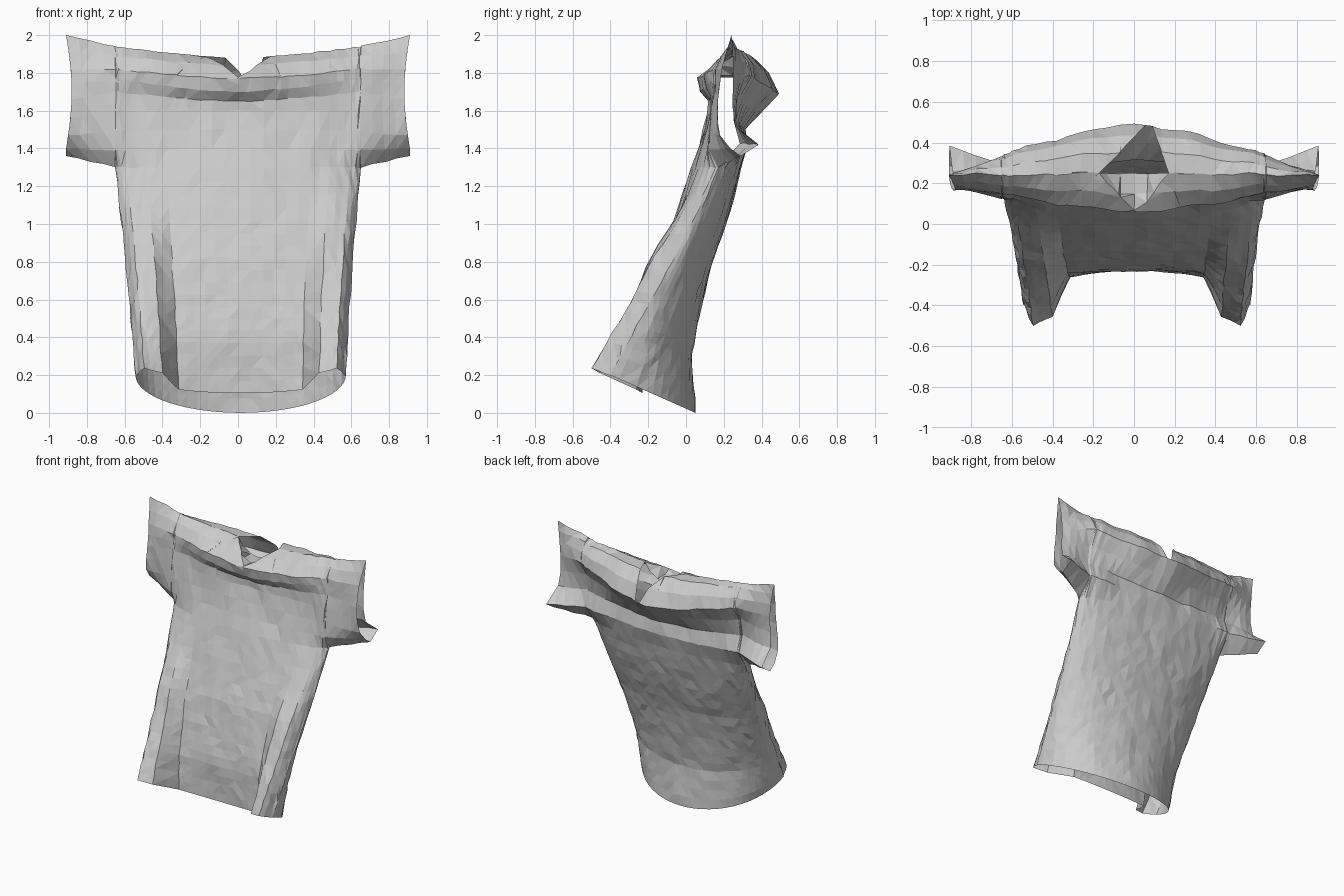
import bpy, bmesh, math, random
from mathutils import Vector

random.seed(4)
cube = bpy.data.objects.get("Cube")
if cube:
    bpy.data.objects.remove(cube)

HALF = 0.65    # half width at the armpits
TIP = 0.91     # half width at the sleeve ends
ROWS = 18
COLS = 30

# Upper body cross-sections (y, z): front of the yoke, over the shoulder, down the back
CENTRE = [(.03, 1.3), (.065, 1.4), (.095, 1.5), (.12, 1.6), (.12, 1.65), (.075, 1.7), (.06, 1.77),
          (.15, 1.84), (.25, 1.88), (.36, 1.88), (.44, 1.8), (.49, 1.69), (.4, 1.6),
          (.31, 1.5), (.325, 1.41), (.29, 1.3)]
ARMPIT = [(.17, 1.3), (.12, 1.39), (.13, 1.49), (.14, 1.6), (.15, 1.7), (.15, 1.77), (.15, 1.82),
          (.19, 1.89), (.24, 1.94), (.28, 1.92), (.32, 1.86), (.335, 1.79), (.28, 1.68),
          (.26, 1.55), (.29, 1.43), (.17, 1.3)]
CUFF = [(.29, 1.36), (.235, 1.4), (.18, 1.47), (.165, 1.56), (.17, 1.66), (.18, 1.74), (.19, 1.82),
        (.215, 1.91), (.24, 2.0), (.245, 1.93), (.25, 1.85), (.25, 1.75), (.245, 1.63),
        (.26, 1.52), (.385, 1.42), (.29, 1.36)]


def key(t, *pairs):
    """Piecewise linear value at t."""
    for (t0, a), (t1, b) in zip(pairs, pairs[1:]):
        if t <= t1:
            return a + (b - a) * (t - t0) / (t1 - t0)
    return pairs[-1][1]


def mix(a, b, f):
    return [(p[0] + (q[0] - p[0]) * f, p[1] + (q[1] - p[1]) * f) for p, q in zip(a, b)]


def torso_point(u, t, front):
    """Point on the body tube: u runs across, t runs from hem to armpit."""
    side = key(t, (0, -.4), (.3, -.25), (.6, -.07), (1, .17))
    bulge = math.sqrt(max(0, 1 - u * u))
    if front:
        mid = key(t, (0, -.23), (.25, -.23), (.6, -.14), (1, .03))
        lobe = key(t, (0, .17), (.3, .1), (.6, .075), (.8, .03), (1, 0))
        fold = max(0, min(1, (abs(u) - .6) / .14, (1 - abs(u)) / .07))
        y = side + (mid - side) * bulge - lobe * fold
    else:
        mid = key(t, (0, .05), (.22, .03), (.4, .07), (.6, .13), (.75, .2), (.88, .25), (1, .29))
        y = side + (mid - side) * bulge
    hem = .24 - .444 * (y + .49) - .02 * front * bulge
    width = key(t, (0, .557), (.4, .583), (.7, .612), (1, HALF))
    return Vector((u * width + .014 * (1 - t), y, hem + (1.3 - hem) * t))


def add_grid(bm, lines):
    verts = [[bm.verts.new(p) for p in line] for line in lines]
    for a, b in zip(verts, verts[1:]):
        for i in range(len(a) - 1):
            bm.faces.new((a[i], a[i + 1], b[i + 1], b[i]))


bm = bmesh.new()
across = [math.sin(math.pi * (i / COLS - .5)) for i in range(COLS + 1)]

# Body tube, front and back panels
for front in (True, False):
    lines = [[torso_point(u, r / ROWS, front) for u in across] for r in range(ROWS + 1)]
    add_grid(bm, lines)

# Yoke and sleeves, swept from cuff to cuff
sections = []
for u in across:
    prof = mix(CENTRE, ARMPIT, abs(u) ** 1.5)
    prof[0] = torso_point(u, 1, True).yz
    prof[-1] = torso_point(u, 1, False).yz
    sections.append((u * HALF, prof))
for k in range(1, 5):
    prof = mix(ARMPIT, CUFF, k / 4)
    x = HALF + (TIP - HALF) * k / 4
    sections.append((x, prof))
    sections.insert(0, (-x, prof))
lines = []
for x, prof in sections:
    flare = .03 * max(0, (abs(x) - HALF) / (TIP - HALF))
    lines.append([Vector((x - math.copysign(flare * math.sin(math.pi * min(1, max(0, (z - 1.4) / .6))), x),
                          y, z)) for y, z in prof])
add_grid(bm, lines)
bmesh.ops.remove_doubles(bm, verts=bm.verts[:], dist=.0005)

# Neck: a diamond cut into the top, split at the shoulder line
corners = [(.02, .045), (.17, .25), (.08, .51), (-.17, .25)]
sides = list(zip(corners, corners[1:] + corners[:1]))


def near_neck(f):
    c = f.calc_center_median()
    return c.z > 1.69 and abs(c.x) < .3


def inside(c, margin):
    return all((b[0] - a[0]) * (c.y - a[1]) - (b[1] - a[1]) * (c.x - a[0]) > margin for a, b in sides)


for a, b in sides + [(corners[3], corners[1])]:
    faces = [f for f in bm.faces if near_neck(f)]
    geom = faces + list({e for f in faces for e in f.edges}) + list({v for f in faces for v in f.verts})
    bmesh.ops.bisect_plane(bm, geom=geom, plane_co=(a[0], a[1], 0),
                           plane_no=(b[1] - a[1], a[0] - b[0], 0), dist=.0001)

neck = [f for f in bm.faces if near_neck(f) and inside(f.calc_center_median(), 0)]
hole = [f for f in neck if f.calc_center_median().y > .25]
# The front half of the neck sinks into a shallow flap
for v in {v for f in neck for v in f.verts}:
    if v.co.y < .251 and inside(v.co, .0005):
        v.co.z = min(v.co.z, 1.775 + .09 * (v.co.x / .17) ** 2)
bmesh.ops.delete(bm, geom=hole, context='FACES')

# Cloth wrinkles
for v in bm.verts:
    if v.is_boundary:
        continue
    x, y, z = v.co
    amount = .003 + .005 * (z > 1.35)
    v.co.y += amount * math.sin(19 * x + 5 * z) * math.cos(8 * z - 4 * x)
    v.co += Vector([random.uniform(-.004, .004) for _ in range(3)])

bmesh.ops.recalc_face_normals(bm, faces=bm.faces[:])
bmesh.ops.triangulate(bm, faces=bm.faces[:])
mesh = bpy.data.meshes.new("shirt")
bm.to_mesh(mesh)
bm.free()

# Pale grey cloth
cloth = bpy.data.materials.new("pale_grey_cloth")
cloth.use_nodes = True
cloth.diffuse_color = (.6, .6, .6, 1)
cloth.node_tree.nodes["Principled BSDF"].inputs["Base Color"].default_value = (.6, .6, .6, 1)
mesh.materials.append(cloth)
shirt = bpy.data.objects.new("shirt", mesh)
bpy.context.scene.collection.objects.link(shirt)
